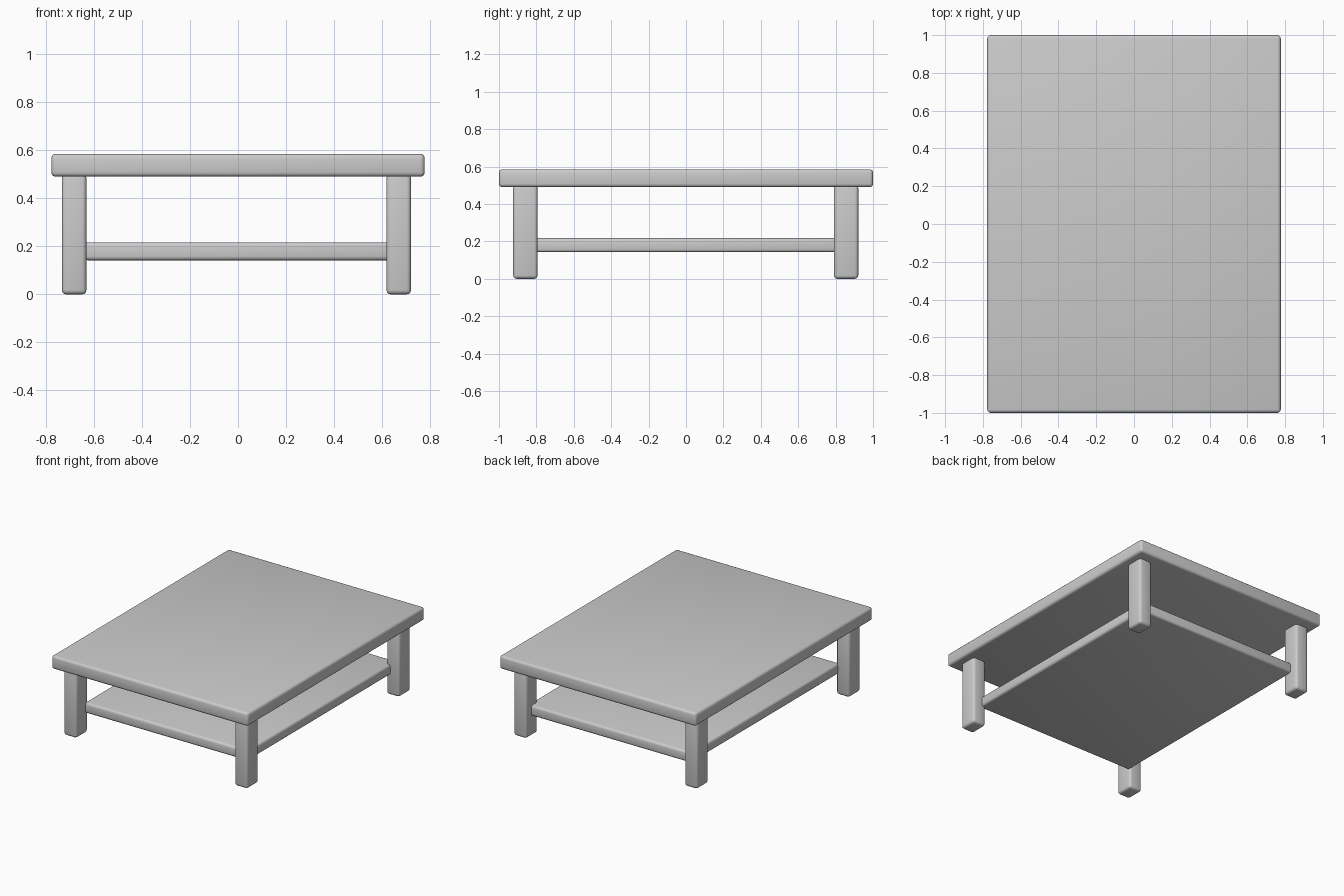
import bpy

if "Cube" in bpy.data.objects:
    bpy.data.objects.remove(bpy.data.objects["Cube"])


def rounded_box(name, lo, hi, radius=0.018):
    """Box between two corners with softly rounded edges."""
    centre = [(a + b) / 2 for a, b in zip(lo, hi)]
    size = [b - a for a, b in zip(lo, hi)]
    bpy.ops.mesh.primitive_cube_add(size=1, location=centre)
    ob = bpy.context.object
    ob.name = name
    ob.scale = size
    bpy.ops.object.transform_apply(location=False, rotation=False, scale=True)
    bevel = ob.modifiers.new("rounded_edges", 'BEVEL')
    bevel.width = radius
    bevel.segments = 3
    bpy.ops.object.modifier_apply(modifier=bevel.name)
    bpy.ops.object.shade_smooth_by_angle()
    return ob


# Table top
rounded_box("table_top", (-0.777, -1.0, 0.49), (0.777, 1.0, 0.585))

# Lower shelf, its corners let into the legs
rounded_box("lower_shelf", (-0.643, -0.82, 0.142), (0.65, 0.863, 0.217), 0.016)

# Four legs
for side, x in (("left", -0.682), ("right", 0.669)):
    for end, y in (("front", -0.859), ("back", 0.856)):
        rounded_box(f"{end}_{side}_leg", (x - 0.051, y - 0.065, 0.0),
                    (x + 0.051, y + 0.065, 0.503))
